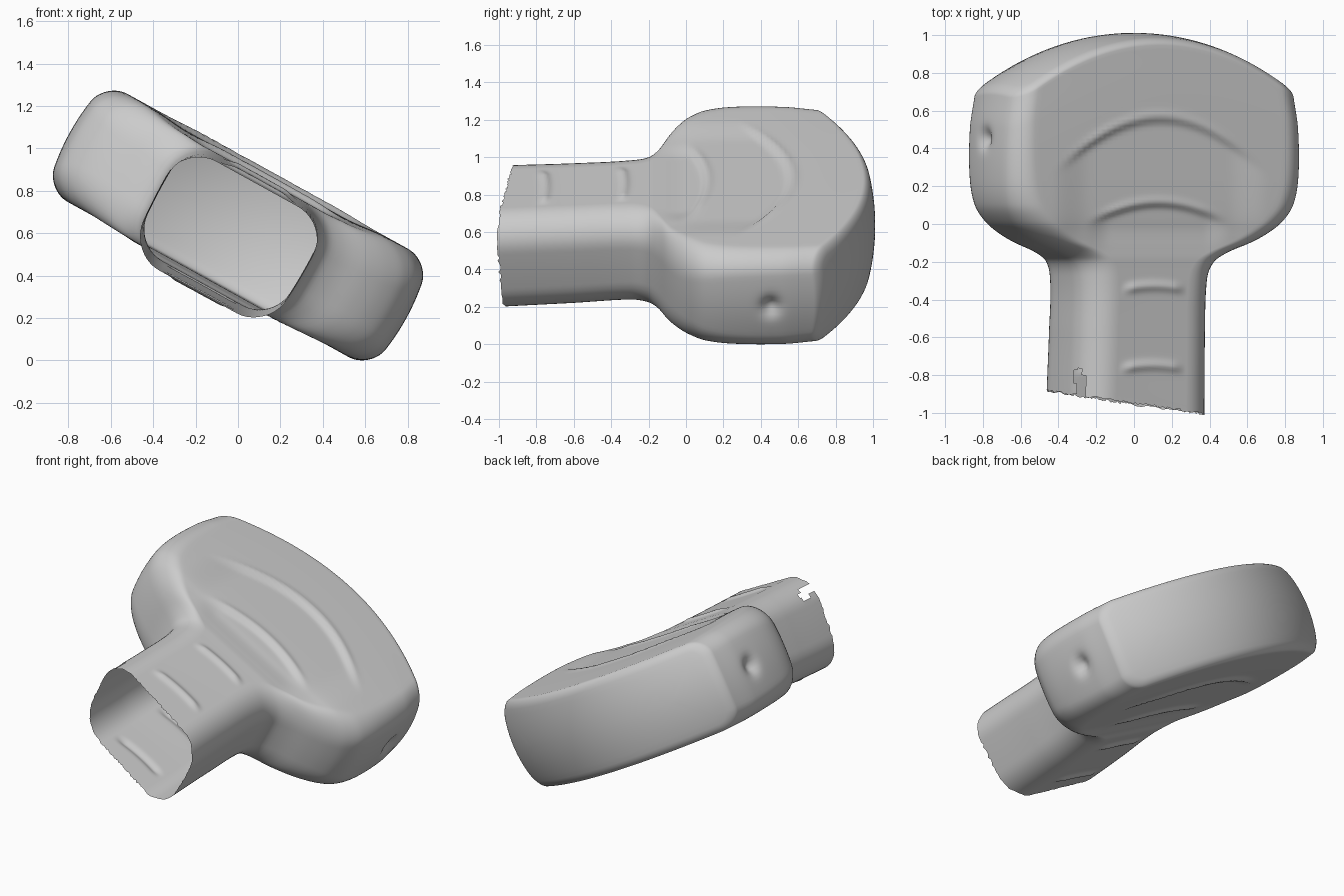
import bpy, bmesh, math, random

if "Cube" in bpy.data.objects:
    bpy.data.objects.remove(bpy.data.objects["Cube"])
random.seed(4)
TILT = math.radians(28.9)

# Cross-sections along y: position, half width, top, bottom, corner radius
KEYS = [(-.95, .395, .215, -.365, .17), (-.6, .39, .23, -.345, .17),
        (-.3, .395, .245, -.32, .17), (-.2, .43, .25, -.315, .17),
        (-.15, .51, .255, -.305, .17), (-.1, .64, .265, -.30, .17),
        (-.05, .74, .275, -.295, .17), (.01, .82, .285, -.29, .16),
        (.1, .88, .29, -.29, .14), (.25, .905, .292, -.29, .12),
        (.5, .90, .29, -.29, .11), (.64, .875, .285, -.285, .11)]
# Raised grip ribs: y at middle, half length, droop at the ends
RIBS = [(.56, .62, .26), (.11, .42, .10), (-.33, .2, .02), (-.75, .2, .02)]


def smooth(a, b, x):
    t = min(1, max(0, (x - a) / (b - a)))
    return t * t * (3 - 2 * t)


def slope(i, k):
    a, b = KEYS[max(i - 1, 0)], KEYS[min(i + 1, len(KEYS) - 1)]
    return (b[k] - a[k]) / (b[0] - a[0])


def section_at(y):
    """Smooth (Hermite) interpolation of the key sections."""
    i = 0
    while i < len(KEYS) - 2 and y > KEYS[i + 1][0]:
        i += 1
    a, b = KEYS[i], KEYS[i + 1]
    h = b[0] - a[0]
    t = (y - a[0]) / h
    t2, t3 = t * t, t * t * t
    return [(2*t3 - 3*t2 + 1) * a[k] + (t3 - 2*t2 + t) * h * slope(i, k)
            + (3*t2 - 2*t3) * b[k] + (t3 - t2) * h * slope(i + 1, k) for k in range(1, 5)]


def rounded_rect(hw, top, bot, r):
    """Fixed-count rounded rectangle so that sections can be bridged."""
    pts = []
    corners = [(hw - r, top - r, 0), (-hw + r, top - r, 90),
               (-hw + r, bot + r, 180), (hw - r, bot + r, 270)]
    counts = [50, 14, 50, 14]
    for n, (cx, cy, a0) in enumerate(corners):
        arc = [(cx + r * math.cos(math.radians(a0 + 9 * j)),
                cy + r * math.sin(math.radians(a0 + 9 * j))) for j in range(11)]
        pts += arc
        nx, ny, na = corners[(n + 1) % 4]
        ex = nx + r * math.cos(math.radians(na))
        ey = ny + r * math.sin(math.radians(na))
        sx, sy = arc[-1]
        pts += [(sx + (ex - sx) * j / counts[n], sy + (ey - sy) * j / counts[n])
                for j in range(1, counts[n])]
    return pts


def shape(u, w, y, jag):
    """Bow the back, slant the open end, add ribs, dish and side dimples."""
    f = max(0, min(1, (y - .1) / .54)) ** 1.4
    yy = y + f * (.305 * (1 - (u / .885) ** 2) + .035 * (1 - (w / .285) ** 2))
    fade = smooth(-.3, -.95, y)
    yy += fade * (-.05 * u / .38 - .015 * w / .25) + jag
    if y <= .64:
        flat = smooth(.14, .19, abs(w + .04))
        for yc, half, droop in RIBS:
            d = yy - (yc - droop * (u / half) ** 2)
            ends = 1 - smooth(.6, 1.05, abs(u) / half)
            w += math.copysign(.015, w) * flat * ends * math.exp(-(d / .024) ** 2)
        if w > 0:
            for yc, half, droop in RIBS[:2]:
                d = yy - (yc - droop * (u / half) ** 2)
                inside = smooth(.03, -.03, d) * smooth(-.2, 0, y)
                w -= .018 * flat * inside * (1 - smooth(.7, 1.1, abs(u) / half))
        if abs(u) > .8:
            u -= math.copysign(.04, u) * math.exp(-((yy - .45) ** 2 + w * w) / .0025)
    u *= 1 - .04 * (w / .28) ** 2
    return u - .015 * smooth(-.1, -.3, y), yy, w


# Collect the rings: neck, shoulders, head, then the rounded back wall
rings = []
N = 130
for i in range(N + 1):
    y = -.95 + 1.59 * i / N
    rings.append((y, rounded_rect(*section_at(y)), i == 0))
hw, top, bot, r = KEYS[-1][1:]
half = (top - bot) / 2
insets = [(.05 * (1 - math.cos(math.radians(a))), .03 * math.sin(math.radians(a)))
          for a in range(15, 91, 15)]
insets += [(.05 + (half - .05) * k / 7, .03) for k in range(1, 8)]
for d, e in insets:
    rings.append((.64 + e, rounded_rect(hw - d, top - d, bot + d, max(r - d, 0)), False))

# Skin the rings into the open shell
bm = bmesh.new()
c, s = math.cos(TILT), math.sin(TILT)
rows = []
for y, pts, rim in rings:
    row = []
    for u, w in pts:
        jag = random.uniform(-.008, .006) if rim else 0
        u, yy, w = shape(u, w, y, jag)
        row.append(bm.verts.new((u * c + w * s, yy, w * c - u * s + .645)))
    rows.append(row)
for a, b in zip(rows, rows[1:]):
    for j in range(len(a)):
        k = (j + 1) % len(a)
        bm.faces.new((a[j], a[k], b[k], b[j]))

# Small torn notch in the rim
notch = [f for f in bm.faces if -.31 < f.calc_center_median().x < -.265
         and f.calc_center_median().y < -.77 and f.calc_center_median().z > .8]
bmesh.ops.delete(bm, geom=notch, context='FACES')
bmesh.ops.remove_doubles(bm, verts=bm.verts, dist=.0005)
bmesh.ops.recalc_face_normals(bm, faces=bm.faces)

# Stand on the ground and centre
for axis in range(3):
    lo = min(v.co[axis] for v in bm.verts)
    hi = max(v.co[axis] for v in bm.verts)
    shift = -lo if axis == 2 else -(lo + hi) / 2
    for v in bm.verts:
        v.co[axis] += shift

mesh = bpy.data.meshes.new("grip_handle_shell")
bm.to_mesh(mesh)
bm.free()
obj = bpy.data.objects.new("grip_handle_shell", mesh)
bpy.context.collection.objects.link(obj)
bpy.context.view_layer.objects.active = obj
obj.select_set(True)
bpy.ops.object.shade_smooth_by_angle(angle=math.radians(60))
